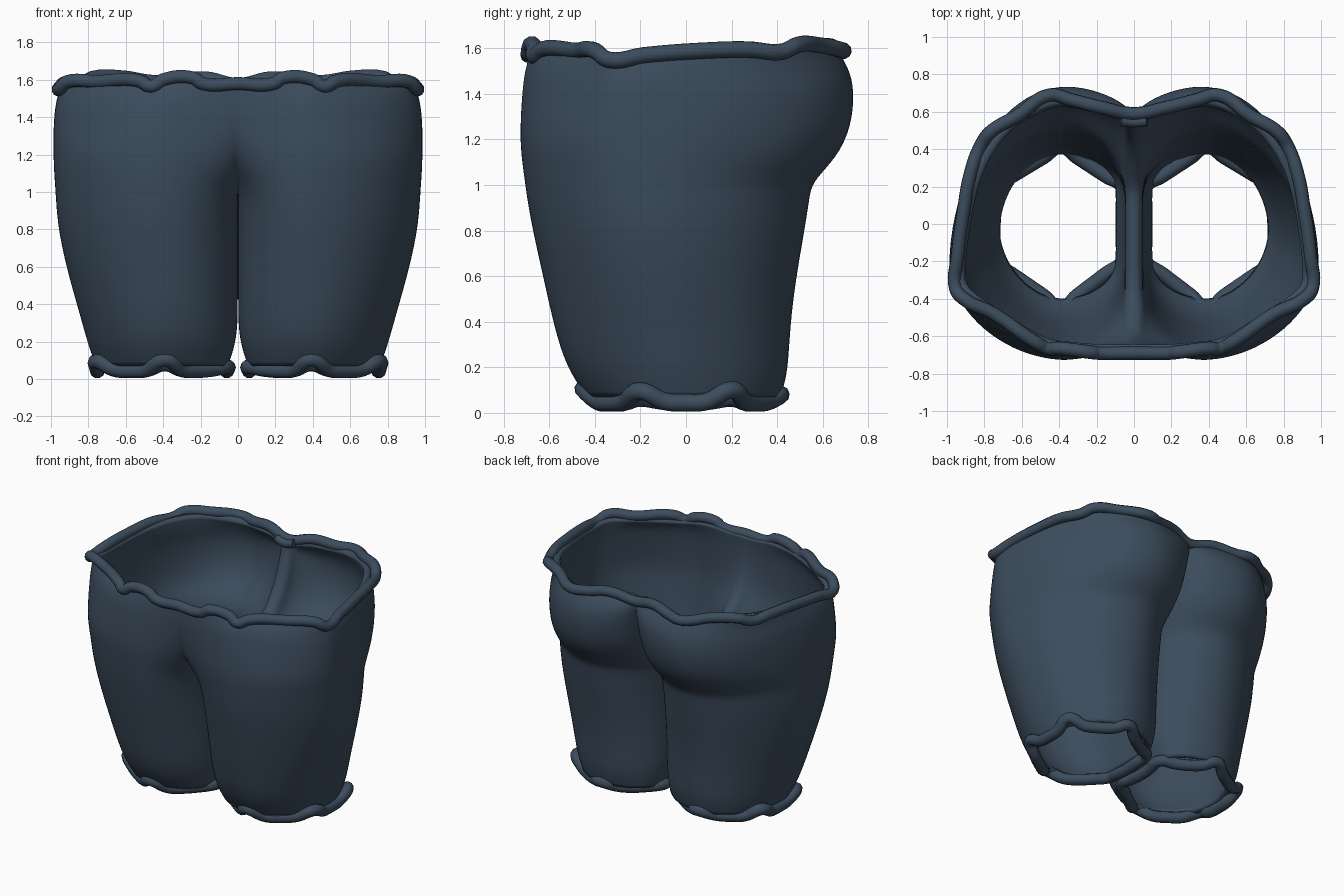
import bpy, bmesh
from math import sin, cos, pi
from mathutils import Vector
from mathutils.geometry import intersect_point_line

if "Cube" in bpy.data.objects:
    bpy.data.objects.remove(bpy.data.objects["Cube"])

denim = bpy.data.materials.new("dark_denim")
denim.diffuse_color = (0.045, 0.073, 0.11, 1)
denim.use_nodes = True
denim.node_tree.nodes["Principled BSDF"].inputs["Base Color"].default_value = denim.diffuse_color

# Leg sections: z, outer x, front y, back y, front seam y, back seam y, inner x
LEVELS = [
    (0.07, 0.765, -0.44, 0.42, -0.20, 0.20, 0.055),
    (0.16, 0.80, -0.505, 0.448, -0.20, 0.18, 0.022),
    (0.27, 0.832, -0.555, 0.458, -0.20, 0.16, 0.002),
    (0.42, 0.875, -0.595, 0.468, -0.22, 0.15, 0.0012),
    (0.60, 0.927, -0.635, 0.492, -0.24, 0.15, 0.0012),
    (0.80, 0.97, -0.68, 0.528, -0.27, 0.15, 0.0012),
    (0.94, 0.982, -0.705, 0.55, -0.33, 0.17, 0.0012),
    (1.01, 0.986, -0.713, 0.56, -0.40, 0.20, 0.0),
    (1.10, 0.993, -0.724, 0.65, -0.55, 0.32, 0.0),
    (1.20, 0.997, -0.732, 0.712, -0.635, 0.42, 0.0),
    (1.32, 0.998, -0.727, 0.742, -0.675, 0.49, 0.0),
    (1.44, 0.992, -0.717, 0.742, -0.69, 0.54, 0.0),
    (1.52, 0.975, -0.705, 0.715, -0.69, 0.575, 0.0),
    (1.585, 0.95, -0.685, 0.68, -0.685, 0.59, 0.0),
]
CROTCH, Q, INNER, CX = 7, 5, 4, 0.40

# Waistline, half path from front centre to back centre
HALF = [(0.0, -0.69, 1.58), (0.19, -0.69, 1.58), (0.24, -0.685, 1.61),
        (0.40, -0.665, 1.60), (0.46, -0.665, 1.565), (0.53, -0.63, 1.595),
        (0.75, -0.48, 1.59), (0.91, -0.40, 1.59), (0.955, -0.34, 1.55),
        (0.945, -0.18, 1.57), (0.91, 0.08, 1.59), (0.875, 0.27, 1.595),
        (0.82, 0.42, 1.585), (0.77, 0.49, 1.615), (0.62, 0.58, 1.615),
        (0.45, 0.69, 1.59), (0.34, 0.665, 1.59), (0.18, 0.625, 1.61), (0.0, 0.59, 1.575)]


def snap_to_waist(p):
    """Nearest point on the waistline, so the cloth meets its roll."""
    p, best = Vector(p), None
    for a, b in zip(HALF, HALF[1:]):
        a, b = Vector(a), Vector(b)
        f = min(1, max(0, intersect_point_line(p, a, b)[1]))
        q = a.lerp(b, f)
        if best is None or (q - p).length < (best - p).length:
            best = q
    return best


def section(level):
    """Outer arc from front seam to back seam, then the inner wall."""
    z, xo, yf, yb, sf, sb, xi = level
    ym = -0.02 - 0.27 * z / 1.585
    flat = 1 + 0.7 * min(1, max(0, (z - 1.0) / 0.4))
    ef = 1.1 + 0.35 * max(0, (z - 1.2) / 0.385)
    quarters = [(xi, sf, yf, flat, 0), (xo, ym, yf, ef, 1),
                (xo, ym, yb, 1.05, 0), (xi, sb, yb, 1.0, 1)]
    pts = []
    for side_x, side_y, end_y, e, falling in quarters:
        for i in range(Q):
            t = pi / 2 * i / Q
            if falling:
                t = pi / 2 - t
            c, s = max(cos(t), 0) ** e, max(sin(t), 0) ** e
            pts.append((CX + (side_x - CX) * c, side_y + (end_y - side_y) * s, z))
    pts.append((xi, sb, z))
    wall = [(xi, sb + (sf - sb) * i / INNER, z) for i in range(1, INNER)]
    return pts, wall


# Shorts cloth: one half lofted, then mirrored, smoothed and given a lining
bm = bmesh.new()
rows = []
for k, level in enumerate(LEVELS):
    arc, wall = section(level)
    if k == len(LEVELS) - 1:
        ends = arc[0], arc[-1]
        arc = [snap_to_waist(p) for p in arc]
        arc[0], arc[-1] = ends
    rows.append([bm.verts.new(p) for p in (arc + wall if k <= CROTCH else arc)])
for k in range(len(rows) - 1):
    a, b = rows[k], rows[k + 1]
    for i in range(len(a) if k < CROTCH else 4 * Q):
        j = (i + 1) % len(a)
        bm.faces.new((a[i], a[j], b[j], b[i]))
mesh = bpy.data.meshes.new("shorts_cloth")
bm.to_mesh(mesh)
bm.free()
mesh.materials.append(denim)
mesh.polygons.foreach_set("use_smooth", [True] * len(mesh.polygons))
cloth = bpy.data.objects.new("shorts_cloth", mesh)
bpy.context.collection.objects.link(cloth)
mirror = cloth.modifiers.new("mirror", "MIRROR")
mirror.use_clip = True
mirror.merge_threshold = 0.0005
sub = cloth.modifiers.new("smooth", "SUBSURF")
sub.levels = sub.render_levels = 2
lining = cloth.modifiers.new("lining", "SOLIDIFY")
lining.thickness = 0.045
lining.offset = -1


def roll(name, pts, radius, cyclic=True):
    """Rolled fabric edge: a round tube along a bumpy path."""
    cu = bpy.data.curves.new(name, "CURVE")
    cu.dimensions = "3D"
    cu.bevel_depth = radius
    cu.bevel_resolution = 3
    cu.resolution_u = 6
    cu.use_fill_caps = True
    sp = cu.splines.new("BEZIER")
    sp.bezier_points.add(len(pts) - 1)
    for bp, p in zip(sp.bezier_points, pts):
        bp.co = p
        bp.handle_left_type = bp.handle_right_type = "AUTO"
    sp.use_cyclic_u = cyclic
    cu.materials.append(denim)
    ob = bpy.data.objects.new(name, cu)
    bpy.context.collection.objects.link(ob)


# Leg hems: six-sided loops, raised at the corners
HEX = [(0.06, -0.20, 0.065), (0.39, -0.45, 0.105), (0.755, -0.20, 0.095),
       (0.75, 0.20, 0.10), (0.39, 0.415, 0.08), (0.06, 0.20, 0.065)]
for side, sx in (("right", 1), ("left", -1)):
    path = []
    for i, (x, y, z) in enumerate(HEX):
        nx, ny, nz = HEX[(i + 1) % 6]
        path.append((sx * x, y, z))
        for f, low in ((0.27, 0.05), (0.5, 0.044), (0.73, 0.05)):
            path.append((sx * (x + (nx - x) * f), y + (ny - y) * f, low))
    roll(side + "_leg_hem", path, 0.04)

# Waistband roll, mirrored from the half path
roll("waistband_roll", HALF + [(-x, y, z) for x, y, z in HALF[-2:0:-1]], 0.036)

# Small gathered fold at the back of the waist
roll("back_waist_fold", [(-0.07, 0.55, 1.58), (0, 0.545, 1.565), (0.07, 0.55, 1.58)],
     0.028, False)
